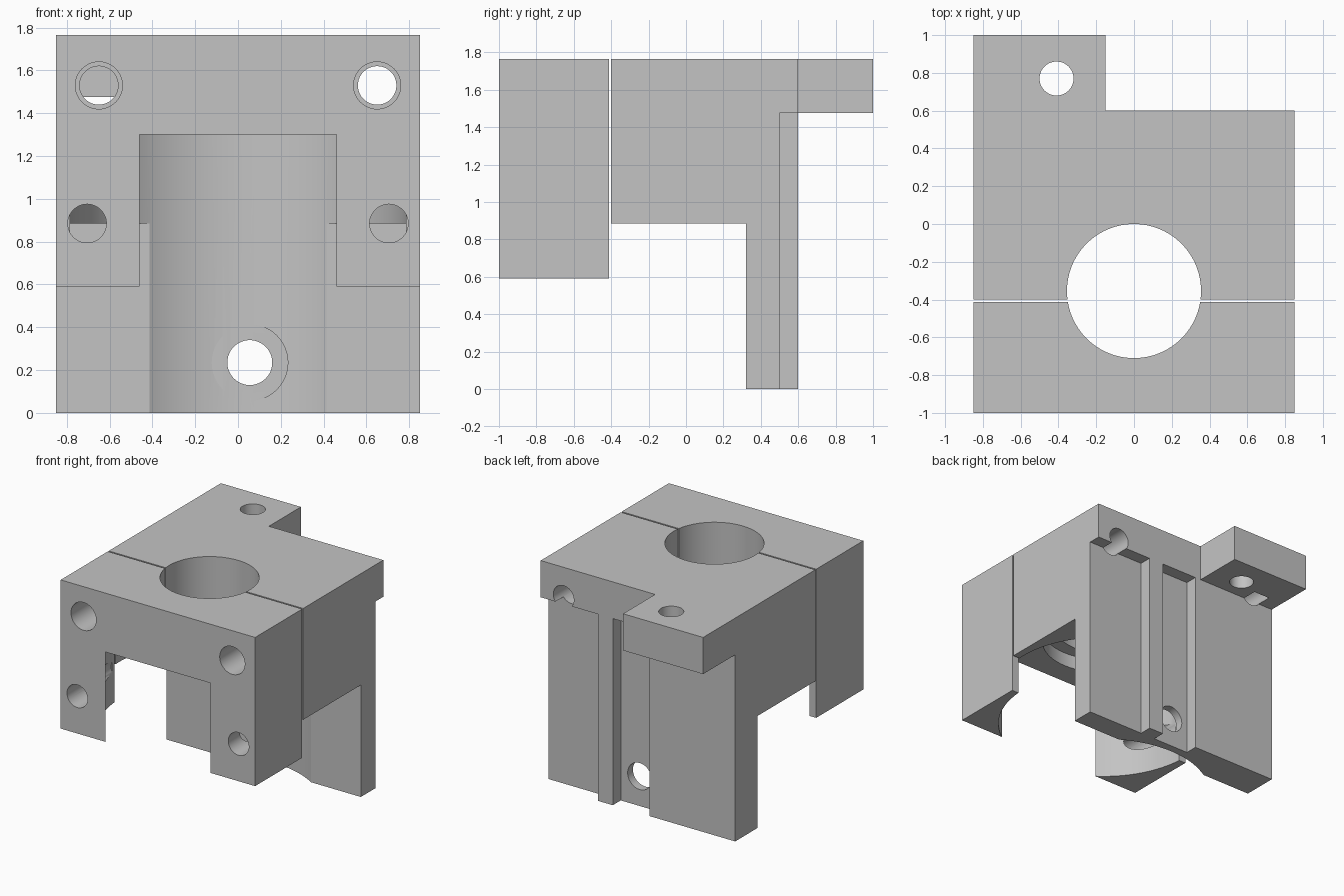
import bpy
import bmesh
import math
from mathutils import Matrix

cube = bpy.data.objects.get("Cube")
if cube:
    bpy.data.objects.remove(cube, do_unlink=True)

grey = bpy.data.materials.new("machined_grey")
grey.use_nodes = True
colour = (0.55, 0.55, 0.55, 1)
grey.diffuse_color = colour
bsdf = next(n for n in grey.node_tree.nodes if n.type == 'BSDF_PRINCIPLED')
bsdf.inputs["Base Color"].default_value = colour


def add_object(name, bm):
    bmesh.ops.recalc_face_normals(bm, faces=bm.faces)
    mesh = bpy.data.meshes.new(name)
    bm.to_mesh(mesh)
    bm.free()
    mesh.materials.append(grey)
    obj = bpy.data.objects.new(name, mesh)
    bpy.context.collection.objects.link(obj)
    return obj


def prism(name, outline, z0, z1):
    """Extrude a plan outline from z0 to z1."""
    bm = bmesh.new()
    face = bm.faces.new([bm.verts.new((x, y, z0)) for x, y in outline])
    top = bmesh.ops.extrude_face_region(bm, geom=[face])["geom"]
    bmesh.ops.translate(bm, vec=(0, 0, z1 - z0),
                        verts=[v for v in top if isinstance(v, bmesh.types.BMVert)])
    return add_object(name, bm)


def rect(x0, x1, y0, y1):
    return [(x0, y0), (x1, y0), (x1, y1), (x0, y1)]


def rod(axis, a, b, radius, start, end, sides=48):
    """Cylinder along Z at (x=a, y=b), or along Y at (x=a, z=b)."""
    mid = (start + end) / 2
    place = Matrix.Translation((a, b, mid))
    if axis == 'Y':
        place = Matrix.Translation((a, mid, b)) @ Matrix.Rotation(math.pi / 2, 4, 'X')
    bm = bmesh.new()
    bmesh.ops.create_cone(bm, cap_ends=True, segments=sides, radius1=radius,
                          radius2=radius, depth=end - start, matrix=place)
    return add_object("cutter", bm)


def combine(target, tools, operation):
    """Apply booleans in order and discard the tools."""
    for tool in tools:
        tool.hide_render = True
        mod = target.modifiers.new("boolean", 'BOOLEAN')
        mod.operation, mod.solver, mod.object = operation, 'EXACT', tool
        graph = bpy.context.evaluated_depsgraph_get()
        result = bpy.data.meshes.new_from_object(target.evaluated_get(graph))
        target.modifiers.clear()
        target.data = result
        bpy.data.objects.remove(tool, do_unlink=True)


WIDE, TOP, SHELF = 0.85, 1.765, 1.475
BORE_Y = -0.355


def bores():
    """Shaft bore, its shoulder and the large lower chamber."""
    return [rod('Z', 0, BORE_Y, 0.355, -0.2, 2, 96),
            rod('Z', 0, BORE_Y, 0.46, 1.0, 1.41, 96),
            rod('Z', 0, BORE_Y, 0.792, -0.2, 1.3, 128)]


# Front clamp half with two upper and two lower screw holes
clamp = prism("front_clamp", rect(-WIDE, WIDE, -1, -0.412), 0.59, TOP)
combine(clamp, bores(), 'DIFFERENCE')
combine(clamp, [rod('Y', s * 0.65, 1.53, 0.11, -1.2, -0.3) for s in (-1, 1)]
        + [rod('Y', s * 0.705, 0.885, 0.09, -1.2, -0.45) for s in (-1, 1)], 'DIFFERENCE')

# Rear body: ribbed back plate, side block, and top slab with mounting tab
plate_outline = [(-WIDE, 0.32), (WIDE, 0.32), (WIDE, 0.5), (0.35, 0.5), (0.35, 0.6),
                 (0.22, 0.6), (0.22, 0.5), (-0.1, 0.5), (-0.1, 0.6), (-WIDE, 0.6)]
slab_outline = [(-WIDE, -0.4), (WIDE, -0.4), (WIDE, 0.6), (-0.15, 0.6),
                (-0.15, 1), (-WIDE, 1)]
body = prism("rear_body", plate_outline, 0, 1.55)
combine(body, [prism("block", rect(-WIDE, WIDE, -0.4, 0.45), 0.885, 1.6),
               prism("slab", slab_outline, SHELF, TOP)], 'UNION')
combine(body, bores(), 'DIFFERENCE')

# Clamp screw holes, tab hole, and counterbored hole through the back groove
combine(body, [rod('Y', 0.65, 1.53, 0.09, -0.6, 0.8),
               rod('Y', -0.65, 1.53, 0.09, -0.6, 0.72),
               rod('Z', -0.41, 0.77, 0.09, 1.3, 2),
               rod('Y', 0.055, 0.235, 0.105, 0, 0.8),
               rod('Y', 0.055, 0.235, 0.178, 0, 0.434)], 'DIFFERENCE')

# Smooth bores with crisp machined edges
for obj in (clamp, body):
    bpy.ops.object.select_all(action='DESELECT')
    obj.select_set(True)
    bpy.context.view_layer.objects.active = obj
    bpy.ops.object.shade_smooth_by_angle(angle=math.radians(30))
